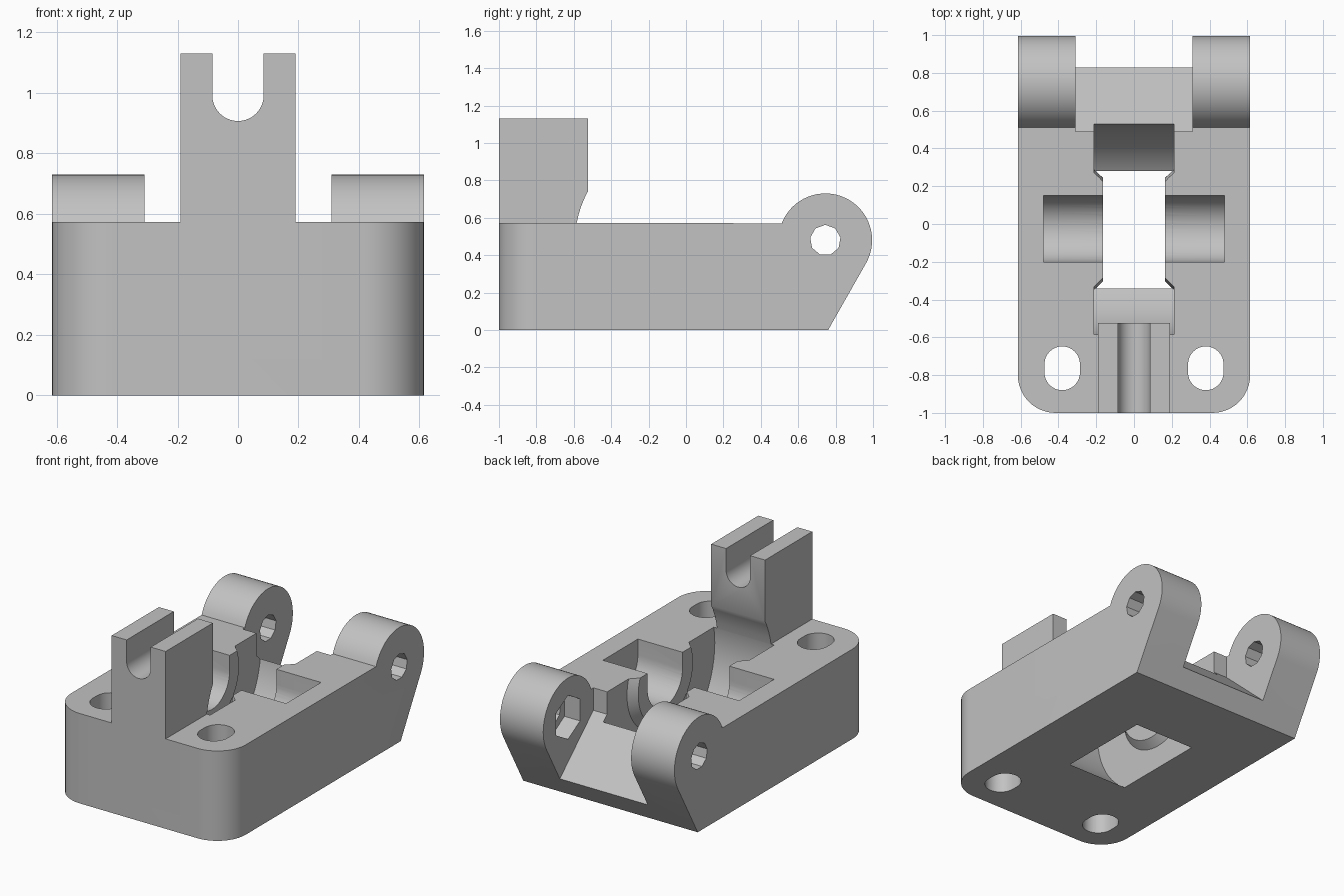
import bpy, bmesh, math
from mathutils import Matrix, Vector

if "Cube" in bpy.data.objects:
    bpy.data.objects.remove(bpy.data.objects["Cube"], do_unlink=True)

HINGE = (0.745, 0.48)   # y, z of the hinge axis
WHEEL = (-0.03, 0.47)   # y, z of the wheel axis
HALF = 0.615

grey = bpy.data.materials.new("plain grey")
grey.use_nodes = True
colour = (0.54, 0.54, 0.54, 1)
grey.diffuse_color = colour
grey.node_tree.nodes["Principled BSDF"].inputs["Base Color"].default_value = colour


def finish(name, bm):
    bmesh.ops.recalc_face_normals(bm, faces=bm.faces)
    mesh = bpy.data.meshes.new(name)
    bm.to_mesh(mesh)
    bm.free()
    mesh.materials.append(grey)
    ob = bpy.data.objects.new(name, mesh)
    bpy.context.collection.objects.link(ob)
    return ob


def prism(points, start, end, axis="x"):
    """Extrude a 2D outline along an axis: x takes (y, z), y takes (x, z), z takes (x, y)."""
    place = {"x": lambda a, b: (start, a, b),
             "y": lambda a, b: (a, start, b),
             "z": lambda a, b: (a, b, start)}[axis]
    bm = bmesh.new()
    face = bm.faces.new([bm.verts.new(place(a, b)) for a, b in points])
    moved = bmesh.ops.extrude_face_region(bm, geom=[face])["geom"]
    step = Vector([end - start if axis == n else 0 for n in "xyz"])
    bmesh.ops.translate(bm, vec=step, verts=[v for v in moved if isinstance(v, bmesh.types.BMVert)])
    return bm


def arc(centre, radius, first, last, steps):
    angles = [math.radians(first + (last - first) * i / steps) for i in range(steps + 1)]
    return [(centre[0] + radius * math.cos(a), centre[1] + radius * math.sin(a)) for a in angles]


def ring(centre, radius, sides, turn=0):
    return arc(centre, radius, turn, turn + 360, sides)[:-1]


def combine(target, bm, operation="DIFFERENCE"):
    """Boolean a temporary solid into the target."""
    tool = finish("helper", bm)
    tool.hide_render = True
    mod = target.modifiers.new("combine", "BOOLEAN")
    mod.operation, mod.solver, mod.object = operation, "EXACT", tool
    bpy.context.view_layer.objects.active = target
    bpy.ops.object.modifier_apply(modifier=mod.name)
    bpy.data.objects.remove(tool, do_unlink=True)


# Body with the hinge knuckle profile, rounded at its front corners
outline = [(-1, 0), (0.76, 0)] + arc(HINGE, 0.25, -29.6, 158.9, 32) + [(-1, 0.573)]
bm = prism(outline, -HALF, HALF)
corners = [e for e in bm.edges if all(v.co.y < -0.99 for v in e.verts)
           and abs(e.verts[0].co.x - e.verts[1].co.x) < 0.01]
bmesh.ops.bevel(bm, geom=corners, offset=0.2, segments=12, profile=0.5, affect="EDGES")
body = finish("latch_body", bm)

# Forked upright
fork = [(-0.19, 0.2), (0.19, 0.2), (0.19, 1.13), (0.085, 1.13)]
fork += arc((0, 0.992), 0.085, 0, -180, 20) + [(-0.085, 1.13), (-0.19, 1.13)]
combine(body, prism(fork, -1, -0.525, "y"), "UNION")

# Space between the knuckles, with a sloping floor
gap = [(0.49, 1), (0.49, 0.427), (0.83, 0.117), (1.2, -0.22), (1.2, 1)]
combine(body, prism(gap, -0.31, 0.31))

# Wheel well, leaving a conical boss on each wall
bm = bmesh.new()
section = [(-0.165, 0), (-0.165, 0.275), (-0.213, 0.32), (-0.213, 0.564)]
section += [(-x, r) for x, r in reversed(section)]
verts = [bm.verts.new((x, 0, r)) for x, r in section]
edges = [bm.edges.new(pair) for pair in zip(verts, verts[1:])]
bmesh.ops.spin(bm, geom=verts + edges, cent=(0, 0, 0), axis=(1, 0, 0),
               angle=math.tau, steps=72, use_duplicate=False)
bmesh.ops.remove_doubles(bm, verts=bm.verts, dist=0.0001)
bmesh.ops.transform(bm, matrix=Matrix.Translation((0, *WHEEL)), verts=bm.verts)
combine(body, bm)

# Axle cradle, open at the top
cradle = arc((-0.025, 0.47), 0.176, 180, 360, 24) + [(0.151, 0.7), (-0.201, 0.7)]
combine(body, prism(cradle, -0.48, 0.48))

# Hinge pin hole and the nut recess in one knuckle
combine(body, prism(ring(HINGE, 0.082, 9, 10), -0.8, 0.8))
combine(body, prism(ring(HINGE, 0.14, 6, 30), 0.2, 0.42))

# Slotted screw holes
for x in (-0.38, 0.38):
    slot = arc((x, -0.742), 0.094, 0, 180, 16) + arc((x, -0.786), 0.094, 180, 360, 16)
    combine(body, prism(slot, -0.2, 0.8, "z"))

# Smooth the curved walls and keep the edges sharp
bpy.ops.object.select_all(action="DESELECT")
body.select_set(True)
bpy.context.view_layer.objects.active = body
bpy.ops.object.shade_smooth_by_angle(angle=math.radians(30))
